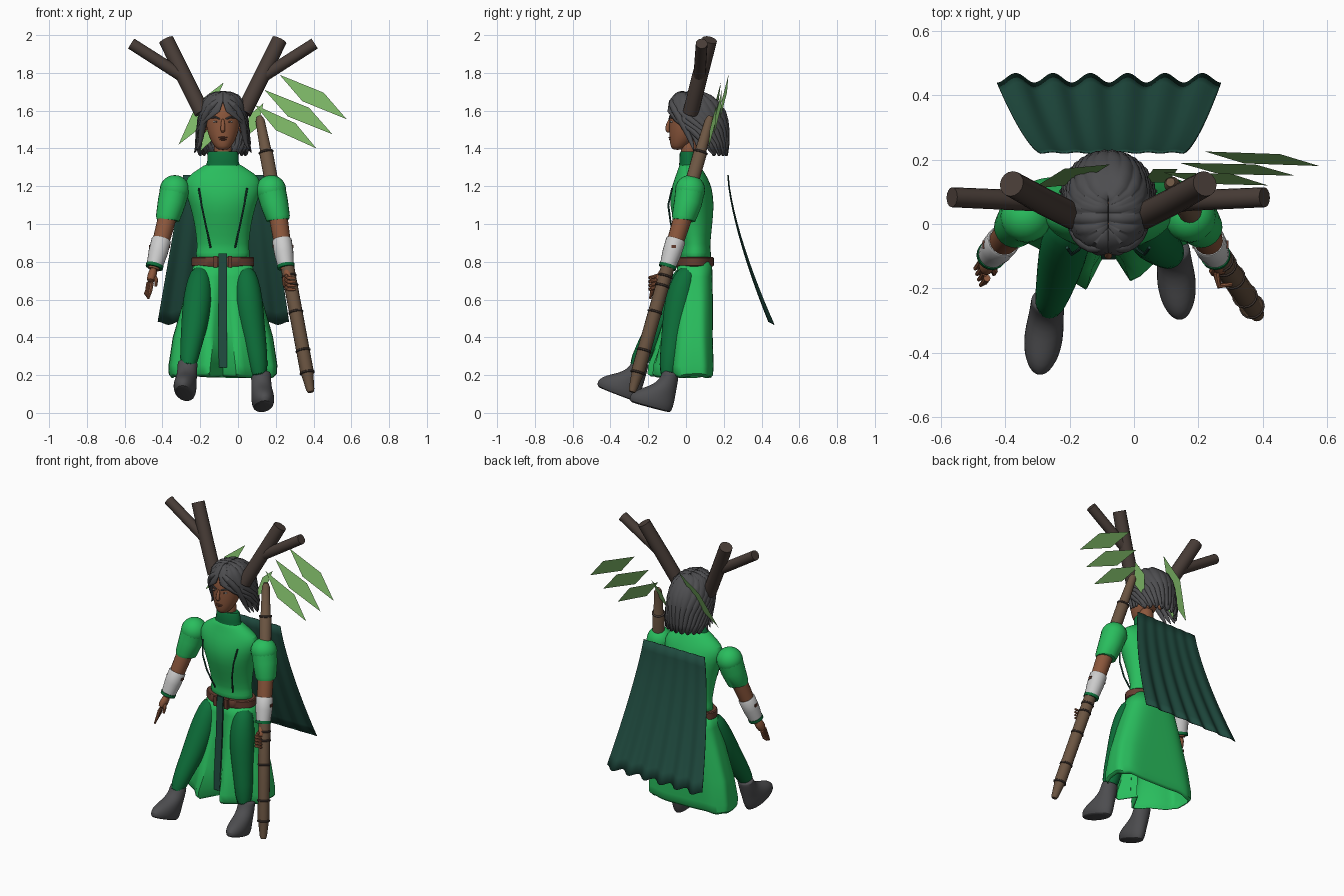
import bpy, bmesh, math
from mathutils import Vector, Matrix

if bpy.data.objects.get("Cube"):
    bpy.data.objects.remove(bpy.data.objects["Cube"])

CX = -0.08  # body centre line
made = []


def material(name, *rgb):
    m = bpy.data.materials.new(name)
    m.use_nodes = True
    m.diffuse_color = (*rgb, 1)
    bsdf = next(n for n in m.node_tree.nodes if n.type == "BSDF_PRINCIPLED")
    bsdf.inputs["Base Color"].default_value = (*rgb, 1)
    return m


BRIGHT = material("bright green cloth", .022, .51, .11)
DARK = material("dark green cloth", .004, .16, .042)
TEAL = material("teal cape", .014, .07, .05)
CHAR = material("charcoal", .075, .075, .08)
BARK = material("antler bark", .065, .046, .038)
SKIN = material("skin", .26, .095, .045)
WHITE = material("pale bracer", .6, .6, .6)
LEAF = material("leaf green", .2, .46, .13)
WOOD = material("staff wood", .15, .092, .055)
LEATHER = material("belt leather", .13, .047, .03)


def finish(name, bm, mat, sub=0, thick=0):
    if len(bm.faces) > 1:
        bmesh.ops.recalc_face_normals(bm, faces=bm.faces)
    me = bpy.data.meshes.new(name)
    bm.to_mesh(me)
    bm.free()
    me.materials.append(mat)
    ob = bpy.data.objects.new(name, me)
    bpy.context.collection.objects.link(ob)
    if thick:
        mod = ob.modifiers.new("thickness", "SOLIDIFY")
        mod.thickness = thick
        mod.offset = 0
    if sub:
        ob.modifiers.new("smooth", "SUBSURF").levels = sub
        ob.modifiers["smooth"].render_levels = sub
    made.append(ob)
    return ob


def skin_rings(name, rings, mat, closed=True, caps=True, sub=0, thick=0):
    bm = bmesh.new()
    rows = [[bm.verts.new(p) for p in r] for r in rings]
    n = len(rows[0])
    for a, b in zip(rows, rows[1:]):
        for i in range(n if closed else n - 1):
            j = (i + 1) % n
            bm.faces.new((a[i], a[j], b[j], b[i]))
    if caps:
        bm.faces.new(rows[0])
        bm.faces.new(rows[-1])
    return finish(name, bm, mat, sub, thick)


def loft(name, sections, mat, n=24, sub=1, cx=CX, place=Matrix()):
    """Horizontal ellipses given as (z, centre y, half width, half depth)."""
    rings = [[place @ Vector((cx + rx * math.sin(math.tau * i / n), cy - ry * math.cos(math.tau * i / n), z))
              for i in range(n)] for z, cy, rx, ry in sections]
    return skin_rings(name, rings, mat, sub=sub)


def tube(name, pts, mat, n=16, sub=0, flat=1):
    """Round tube through points (x, y, z, radius)."""
    ps = [Vector(p[:3]) for p in pts]
    whole = (ps[-1] - ps[0]).normalized()
    ref = Vector((0, 0, 1)) if abs(whole.y) > .75 else Vector((0, 1, 0))
    rings = []
    for k, p in enumerate(ps):
        t = (ps[min(k + 1, len(ps) - 1)] - ps[max(k - 1, 0)]).normalized()
        u = t.cross(ref).normalized()
        v = u.cross(t)
        r = pts[k][3]
        rings.append([p + r * (flat * u * math.cos(math.tau * i / n) + v * math.sin(math.tau * i / n))
                      for i in range(n)])
    return skin_rings(name, rings, mat, sub=sub)


def ball(name, loc, scale, mat):
    bm = bmesh.new()
    bmesh.ops.create_uvsphere(bm, u_segments=20, v_segments=12, radius=1,
                              matrix=Matrix.LocRotScale(Vector(loc), None, Vector(scale)))
    return finish(name, bm, mat)


def box(name, loc, size, mat):
    bm = bmesh.new()
    bmesh.ops.create_cube(bm, size=1, matrix=Matrix.LocRotScale(Vector(loc), None, Vector(size)))
    return finish(name, bm, mat)


# torso, collar, belt
loft("torso", [(.78, .05, .15, .088), (.86, .05, .143, .082), (.88, .05, .136, .077), (1, .04, .15, .1),
               (1.1, .03, .175, .12), (1.19, .03, .21, .11), (1.25, .028, .195, .085),
               (1.29, .022, .13, .065), (1.33, .015, .075, .045)], BRIGHT)
loft("collar", [(1.31, .015, .09, .052), (1.33, .013, .083, .048), (1.375, .013, .081, .046),
                (1.385, .013, .074, .04)], DARK, sub=0)
loft("belt", [(.775, .045, .16, .098), (.78, .045, .166, .102), (.82, .045, .166, .102),
              (.825, .045, .16, .098)], LEATHER, n=40, sub=0)
for x in (-.12, -.042):
    box("belt_loop", (x, -.056, .8), (.022, .025, .062), LEATHER)
skin_rings("hanging_strap", [[(CX + dx, y + dy, z) for dx, dy in
                              ((-.022, -.005), (.022, -.005), (.022, .005), (-.022, .005))]
                             for z, y in ((.845, -.07), (.6, -.08), (.4, -.095), (.24, -.105))], TEAL)

# skirt: wide pleats, two forward panels and a tucked hem
rings = []
for z, rx, back, front, bulge in ((.8, .15, .135, -.04, 0), (.72, .168, .138, -.045, .01),
                                  (.6, .205, .14, -.045, .045), (.4, .262, .14, -.058, .1),
                                  (.25, .284, .145, -.068, .15), (.205, .282, .142, -.066, .155),
                                  (.19, .268, .13, -.058, .145)):
    ring, t = [], (.8 - z) / .6
    power = .75 - .28 * t
    for i in range(120):
        a = math.tau * i / 120
        c, s = math.cos(a), math.sin(a)
        wave = 1 + .015 * t * math.cos(7 * a)
        dx = rx * wave * math.copysign(abs(s) ** power, s)
        y = (back + front) / 2 - (back - front) / 2 * wave * math.copysign(abs(c) ** power, c)
        if c > 0:
            y -= bulge * (1.25 if dx < 0 else 1) * (math.exp(-(dx / .14) ** 2) - math.exp(-(dx / .045) ** 2))
        ring.append((CX + dx, y, z + .004 * t * math.cos(7 * a + 1)))
    rings.append(ring)
skin_rings("skirt", rings, BRIGHT, caps=False, thick=.005)

# legs
tube("left_leg", [(.035, .02, .765, .045), (.045, -.008, .71, .064), (.053, -.035, .6, .08),
                  (.075, -.06, .45, .068), (.098, -.08, .32, .058), (.115, -.1, .17, .046)], DARK, 20, 1)
tube("right_leg", [(-.195, .015, .765, .045), (-.203, -.015, .71, .064), (-.214, -.06, .6, .08),
                   (-.232, -.14, .45, .07), (-.252, -.215, .34, .055), (-.268, -.275, .22, .042)], DARK, 20, 1)

# boots: one shape, tilted toe-up about each heel
for side, heel, tilt, turn in (("left", (.122, -.085, 0), -15, 6), ("right", (-.27, -.265, .058), -21, -7)):
    place = (Matrix.Translation(heel) @ Matrix.Rotation(math.radians(turn), 4, "Z")
             @ Matrix.Rotation(math.radians(tilt), 4, "X"))
    loft(side + "_boot", [(0, -.108, .04, .1), (.004, -.11, .052, .113), (.03, -.112, .06, .12),
                          (.06, -.104, .06, .112), (.09, -.085, .057, .09), (.125, -.06, .054, .062),
                          (.165, -.05, .053, .048), (.205, -.05, .053, .044), (.21, -.05, .048, .04)],
         CHAR, 24, 1, 0, place)

# arms, with a small difference in reach between sides
for side, s, reach in (("left", 1, .335), ("right", -1, .365)):
    elbow = Vector((CX + s * .293, -.015, 1.04))
    wrist = Vector((CX + s * reach, -.1, .765))

    def along(f, r):
        return (*elbow.lerp(wrist, f), r)

    ball(side + "_shoulder", (CX + s * .255, .022, 1.18), (.08, .08, .079), BRIGHT)
    tube(side + "_sleeve", [(CX + s * .255, .022, 1.18, .078), (CX + s * .272, .01, 1.11, .074),
                            (CX + s * .292, -.012, 1.03, .064), (CX + s * .293, -.013, 1.02, .058)], BRIGHT, 24)
    tube(side + "_forearm", [along(-.1, .05), along(.4, .046), along(1.02, .03)], SKIN)
    tube(side + "_bracer", [along(.44, .048), along(.46, .052), along(.7, .051), along(.95, .043)], WHITE, 20)
    tube(side + "_bracer_trim", [along(.93, .047), along(.99, .046)], DARK, 20)
    box(side + "_bracer_tab", along(.58, 0)[:3], (.112, .025, .016), LEATHER)
    # hand
    palm = wrist + Vector((s * .02, -.042, -.075))
    tube(side + "_palm", [(*wrist, .028), (*wrist.lerp(palm, .5), .034), (*palm, .03)], SKIN, 14, 1, .75)
    for k in range(4):
        base = palm + Vector((s * (.006 * k - .009), .017 * k - .026, 0))
        if s < 0:
            mid, tip = base + Vector((-.008, -.012, -.045)), base + Vector((-.02, -.022, -.085 + .008 * k))
        else:
            base = palm + Vector((-.02, -.01, .035 - .02 * k))
            mid, tip = base + Vector((.01, -.04, -.01)), base + Vector((.05, -.035, -.012))
        tube(side + "_finger", [(*base, .011), (*mid, .01), (*tip, .006)], SKIN, 8)
    thumb = wrist.lerp(palm, .4)
    tube(side + "_thumb", [(*thumb, .013), (*(thumb + Vector((-s * .02, -.03, -.03))), .011),
                           (*(thumb + Vector((-s * .018, -.038, -.065))), .007)], SKIN, 8)
    # chest cord
    tube(side + "_chest_cord", [(CX + s * .128, -.073, 1.19, .005), (CX + s * .113, -.094, 1.1, .005),
                                (CX + s * .092, -.08, 1, .005), (CX + s * .065, -.033, .875, .005)], TEAL, 8)

# head and neck
loft("neck", [(1.29, .02, .05, .042), (1.38, .015, .046, .042), (1.46, .02, .05, .05)], SKIN)
loft("head", [(1.392, -.045, .026, .025), (1.41, -.036, .045, .046), (1.45, -.016, .07, .072), (1.5, 0, .086, .09),
              (1.55, .01, .093, .099), (1.6, .016, .093, .103), (1.65, .02, .07, .08), (1.67, .02, .03, .04)], SKIN)
tube("nose", [(CX, -.083, 1.56, .008), (CX, -.096, 1.525, .011), (CX, -.1, 1.498, .015), (CX, -.088, 1.485, .009)],
     SKIN, 10, 1)
ball("upper_lip", (CX, -.083, 1.458, ), (.024, .009, .005), LEATHER)
ball("lower_lip", (CX, -.081, 1.448), (.02, .01, .006), LEATHER)
for side, s in (("left", 1), ("right", -1)):
    ball(side + "_eye", (CX + s * .038, -.076, 1.541), (.014, .008, .005), WHITE)
    ball(side + "_iris", (CX + s * .037, -.082, 1.541), (.007, .004, .005), BARK)
    tube(side + "_brow", [(CX + s * .016, -.089, 1.556, .004), (CX + s * .04, -.085, 1.566, .006),
                          (CX + s * .066, -.062, 1.562, .003)], CHAR, 8)
    ball(side + "_ear", (CX + s * .098, .035, 1.52), (.016, .024, .038), SKIN)
    # locks framing the face
    for k in range(3):
        o = .016 * k
        tube(side + "_face_lock", [(CX + s * .006, -.07 + 2 * o, 1.66 + o / 3, .012),
                                   (CX + s * (.055 + o / 4), -.078 + 2 * o, 1.635, .021),
                                   (CX + s * (.098 + o / 4), -.04 + 2 * o, 1.575, .022),
                                   (CX + s * (.113 + o / 4), .005 + 2 * o, 1.49, .018),
                                   (CX + s * (.12 + o / 2), .035 + 2 * o, 1.42 - o / 2, .012),
                                   (CX + s * (.145 + o / 4), .04 + 2 * o, 1.39 - o / 2, .002)], CHAR, 10, 1)

# hair shell: swept sideways from a parting on top, hanging strands below, open around the face
rings, count = [], 145
for z, cy, rx, ry, gap in ((1.695, .03, .0004, .05, 0), (1.69, .03, .045, .075, 0), (1.675, .035, .08, .1, 0),
                           (1.645, .045, .106, .128, 0), (1.6, .055, .122, .15, 8), (1.55, .06, .13, .158, 42),
                           (1.5, .065, .136, .158, 72), (1.43, .085, .142, .138, 92), (1.39, .105, .13, .11, 105)):
    ring, g = [], math.radians(gap)
    for i in range(count):
        f = i / (count - 1)
        a = g + f * (math.tau - 2 * g)
        swept = z > 1.6
        phase = 90 * (cy - ry * math.cos(a)) if swept else f * math.pi * 18
        ridge = 1 + .03 * abs(math.sin(phase)) - .015
        drop = .025 * abs(math.sin(f * math.pi * 9)) if z < 1.4 else 0
        lift = .008 * abs(math.sin(phase)) if swept else 0
        ring.append((CX + rx * ridge * math.sin(a), cy - ry * ridge * math.cos(a), z - drop + lift - .004))
    rings.append(ring)
skin_rings("hair", rings, CHAR, closed=False, caps=False, thick=.012)

# antlers
for side, s in (("left", 1), ("right", -1)):
    tube(side + "_antler", [(CX + s * .11, .025, 1.59, .042), (CX + s * .2, .07, 1.77, .042),
                            (CX + s * .3, .125, 1.975, .04)], BARK)
    tube(side + "_antler_branch", [(CX + s * .195, .07, 1.77, .032), (CX + s * .485, .083, 1.955, .031)], BARK)

# staff with tapered ends and rings
foot, top = Vector((.385, -.285, .11)), Vector((.113, .13, 1.57))


def on_staff(f, r):
    return (*foot.lerp(top, f), r)


tube("staff", [on_staff(0, .016), on_staff(.01, .022), on_staff(.065, .032), on_staff(.07, .036), on_staff(.5, .036),
               on_staff(.87, .036), on_staff(.875, .03), on_staff(.985, .024), on_staff(1, .014)], WOOD)
for f in (.07, .15, .29, .385, .42, .87):
    tube("staff_ring", [on_staff(f - .004, .036), on_staff(f - .002, .04), on_staff(f + .002, .04),
                        on_staff(f + .004, .036)], BARK)

# leaves: single flat blades facing forward and leaning back
for a, b, w in (((.22, .225, 1.79), (.575, .18, 1.555), .05), ((.14, .19, 1.71), (.5, .15, 1.475), .05),
                ((.09, .16, 1.63), (.415, .12, 1.4), .045), ((-.075, .185, 1.75), (-.315, .11, 1.42), .05),
                ((-.11, .18, 1.56), (-.2, .13, 1.385), .03), ((.135, .17, 1.64), (.03, .13, 1.45), .035)):
    a, b = Vector(a), Vector(b)
    across = (b - a).cross(Vector((0, 1, 0))).normalized() * w
    across.y = math.copysign(.018, across.z)
    mid = a.lerp(b, .5)
    tilt = (b - a) * .08
    bm = bmesh.new()
    bm.faces.new([bm.verts.new(p) for p in (a, mid - across - tilt, b, mid + across + tilt)])
    finish("leaf", bm, LEAF)

# rippled cape
rings = []
for k in range(13):
    t, ring = k / 12, []
    for i in range(79):
        f = i / 78
        x = (-.29 - .135 * t) * (1 - f) + (.155 + .115 * t) * f
        ripple = -math.cos(math.tau * 6 * f)
        ring.append((x, .222 + .23 * t ** 1.45 + (.002 + .013 * t ** 1.5) * ripple,
                     1.26 - .785 * t - .008 * t * ripple))
    rings.append(ring)
skin_rings("cape", rings, TEAL, closed=False, caps=False, thick=.004)

# smooth shading with sharp edges kept
bpy.ops.object.select_all(action="DESELECT")
for ob in made:
    ob.select_set(True)
bpy.context.view_layer.objects.active = made[0]
bpy.ops.object.shade_smooth_by_angle(angle=math.radians(40))
